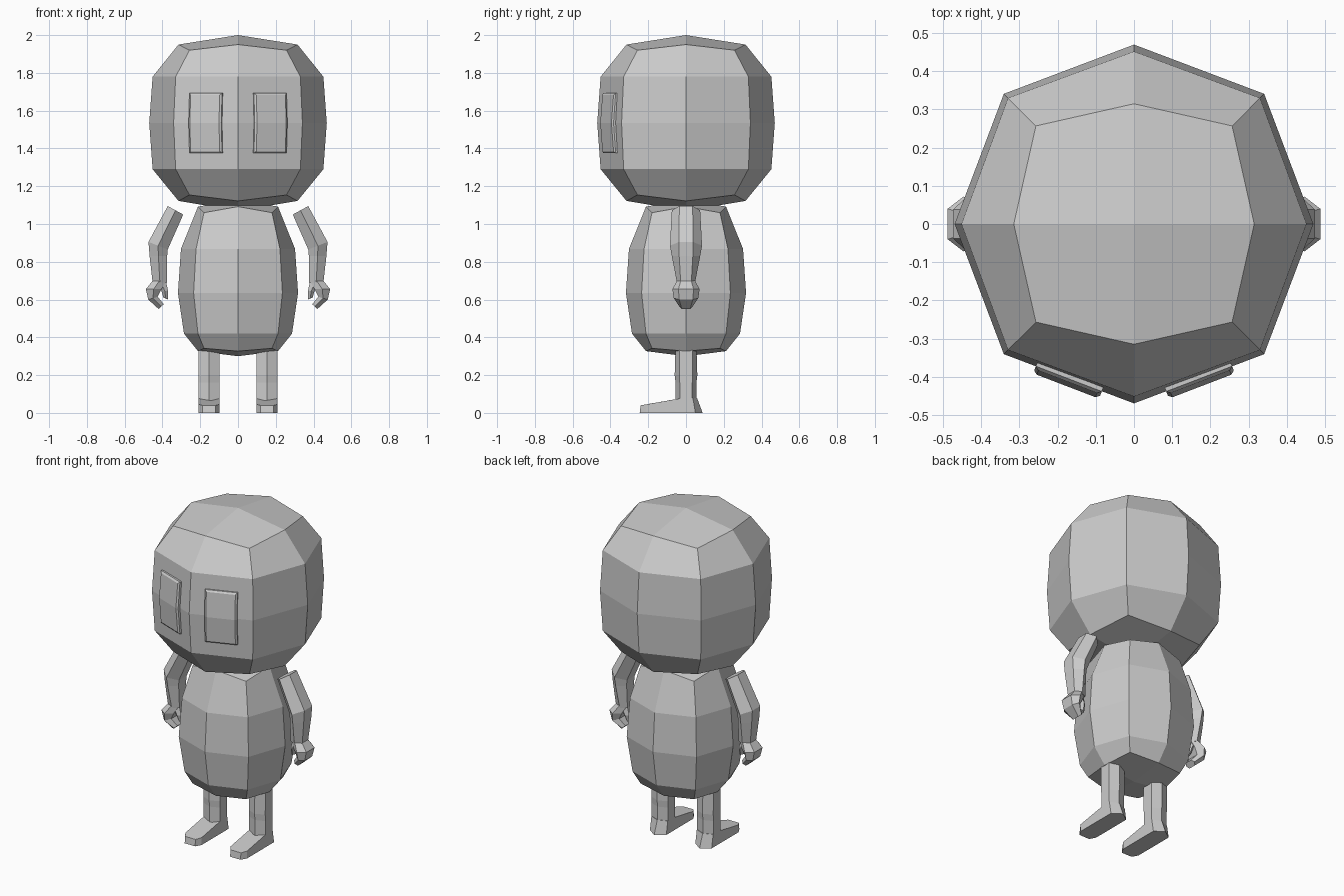
import bpy, bmesh

if "Cube" in bpy.data.objects:
    bpy.data.objects.remove(bpy.data.objects["Cube"])


def finish(bm, name, mirror=False):
    bmesh.ops.recalc_face_normals(bm, faces=bm.faces)
    mesh = bpy.data.meshes.new(name)
    bm.to_mesh(mesh)
    bm.free()
    ob = bpy.data.objects.new(name, mesh)
    bpy.context.collection.objects.link(ob)
    if mirror:
        ob.modifiers.new("mirror", 'MIRROR').use_mirror_merge = False
    return ob


def skin(bm, rings, caps=True):
    """Join closed point rings with quads; returns the vertex rings."""
    vs = [[bm.verts.new(p) for p in r] for r in rings]
    for a, b in zip(vs, vs[1:]):
        n = len(a)
        for i in range(n):
            bm.faces.new((a[i], a[(i + 1) % n], b[(i + 1) % n], b[i]))
    if caps:
        bm.faces.new(vs[0])
        bm.faces.new(vs[-1])
    return vs


def rounded_block(name, levels, z_low, z_high):
    """Eight-sided block; level = mid radius, mid z, corner offset, corner z."""
    bm = bmesh.new()
    rings = []
    for m, mz, c, cz in levels:
        rings.append([(m, 0, mz), (c, c, cz), (0, m, mz), (-c, c, cz),
                      (-m, 0, mz), (-c, -c, cz), (0, -m, mz), (c, -c, cz)])
    vs = skin(bm, rings, caps=False)
    for ring, z in ((vs[0], z_low), (vs[-1], z_high)):
        pole = bm.verts.new((0, 0, z))
        for i in range(0, 8, 2):
            bm.faces.new((pole, ring[i], ring[i + 1], ring[(i + 2) % 8]))
    return finish(bm, name)


def hex_limb(name, sections):
    """Section = outer (x, z), inner (x, z), flat half width, ridge half width."""
    bm = bmesh.new()
    rings = []
    for ox, oz, ix, iz, w, r in sections:
        mx, mz = (ox + ix) / 2, (oz + iz) / 2
        rings.append([(ox, -w, oz), (ox, w, oz), (mx, r, mz),
                      (ix, w, iz), (ix, -w, iz), (mx, -r, mz)])
    skin(bm, rings)
    return finish(bm, name, mirror=True)


# head and body
rounded_block("head", [
    (.315, 1.122, .257, 1.154), (.452, 1.29, .330, 1.29), (.47, 1.535, .341, 1.535),
    (.452, 1.78, .330, 1.78), (.315, 1.95, .257, 1.92)], 1.07, 2.0)
rounded_block("body", [
    (.212, .327, .18, .342), (.286, .42, .212, .42), (.318, .635, .235, .635),
    (.302, .868, .222, .868), (.212, 1.092, .18, 1.06)], .30, 1.13)

# eye panels, following the bend of the head's front facets
bm = bmesh.new()
rings = []
for n, inset in ((-.02, 0), (.013, 0), (.021, .01)):
    u0, u1 = .09 + inset, .275 - inset
    z0, z1 = 1.375 + inset, 1.693 - inset
    rings.append([(u * .934 + d * .358, -.47 + u * .358 - d * .934, z)
                  for u, z, d in ((u0, z0, n - .012), (u1, z0, n - .012), (u1, 1.535, n),
                                  (u1, z1, n - .012), (u0, z1, n - .012), (u0, 1.535, n))])
vs = skin(bm, rings, caps=False)
for r in (vs[0], vs[-1]):
    bm.faces.new((r[0], r[1], r[2], r[5]))
    bm.faces.new((r[5], r[2], r[3], r[4]))
finish(bm, "eye_panels", mirror=True)

# arms, hands and thumbs
hex_limb("arms", [
    (.372, 1.095, .29, 1.05, .035, .075), (.474, .905, .372, .865, .038, .085),
    (.468, .83, .375, .83, .036, .075), (.452, .69, .375, .69, .028, .048)])
hex_limb("hands", [
    (.452, .70, .38, .70, .028, .048), (.488, .655, .405, .655, .04, .072),
    (.475, .60, .425, .615, .036, .065), (.42, .55, .393, .575, .022, .035)])
hex_limb("thumbs", [
    (.43, .68, .38, .69, .02, .035), (.405, .645, .37, .645, .02, .035),
    (.395, .61, .37, .60, .012, .02)])

# legs
hex_limb("legs", [
    (.208, .03, .098, .03, .033, .055), (.208, .16, .098, .16, .033, .055),
    (.208, .20, .098, .20, .035, .06), (.208, .37, .098, .37, .033, .055)])

# feet
bm = bmesh.new()
rings = []
for half in ([(.035, -.245, 0), (.055, -.21, 0), (.055, -.04, 0), (.055, .05, 0), (0, .088, 0)],
             [(.035, -.24, .04), (.055, -.21, .045), (.055, -.04, .075),
              (.055, .036, .08), (0, .058, .08)]):
    rings.append([(.153 + x, y, z) for x, y, z in half]
                 + [(.153 - x, y, z) for x, y, z in half[-2::-1]])
skin(bm, rings)
finish(bm, "feet", mirror=True)
